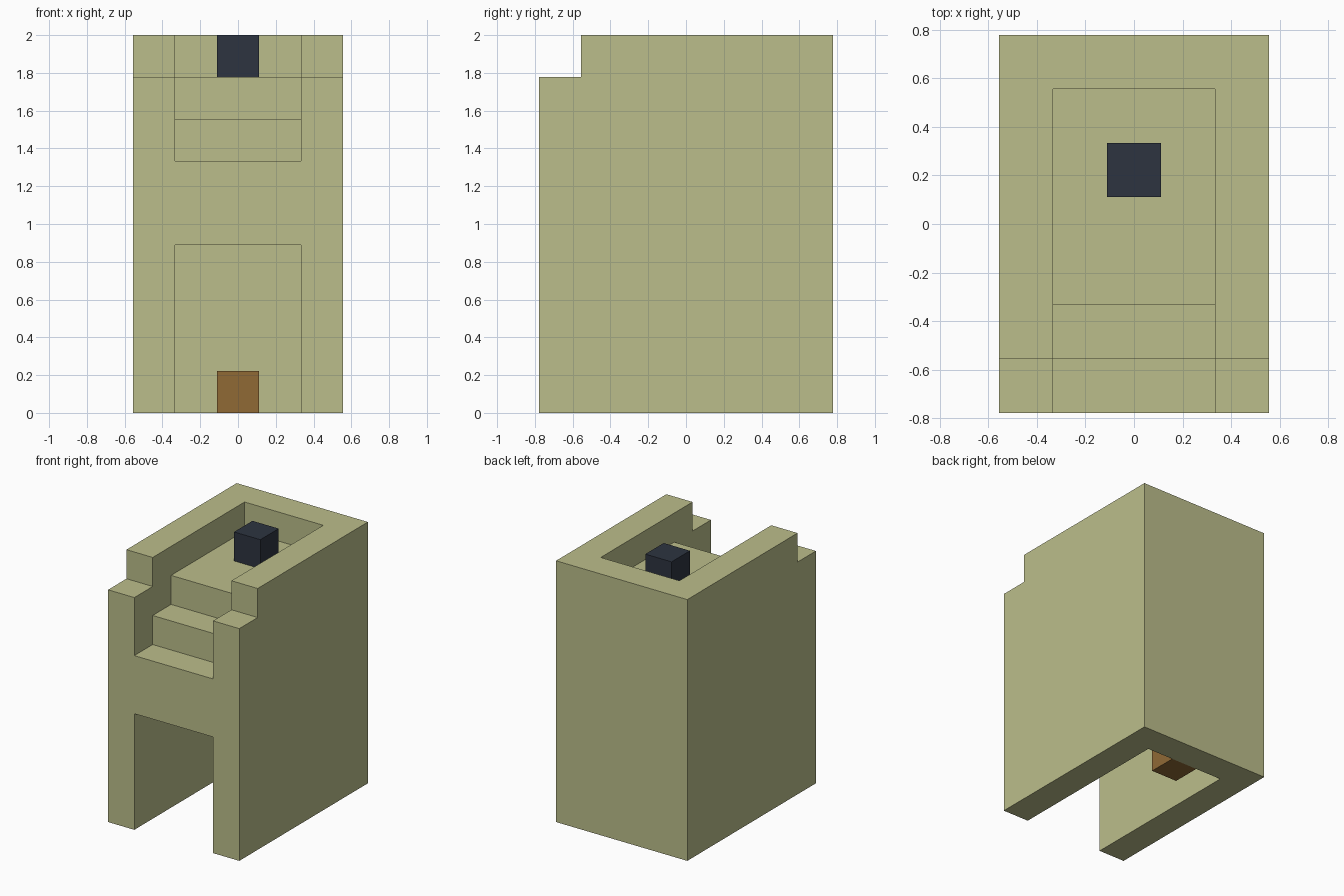
import bpy
import bmesh

U = 2 / 9  # one block; all sizes below are counted in blocks

default_cube = bpy.data.objects.get("Cube")
if default_cube:
    bpy.data.objects.remove(default_cube, do_unlink=True)


def make_material(name, rgb):
    mat = bpy.data.materials.new(name)
    mat.use_nodes = True
    mat.diffuse_color = (*rgb, 1)
    bsdf = next(n for n in mat.node_tree.nodes if n.type == "BSDF_PRINCIPLED")
    bsdf.inputs["Base Color"].default_value = (*rgb, 1)
    return mat


def prism(name, profile, half_width, mat):
    """Extrude a (y, z) profile across x, centred on x = 0."""
    bm = bmesh.new()
    face = bm.faces.new([bm.verts.new((-half_width * U, y * U, z * U)) for y, z in profile])
    grown = bmesh.ops.extrude_face_region(bm, geom=[face])["geom"]
    verts = [g for g in grown if isinstance(g, bmesh.types.BMVert)]
    bmesh.ops.translate(bm, verts=verts, vec=(2 * half_width * U, 0, 0))
    bmesh.ops.recalc_face_normals(bm, faces=bm.faces)
    mesh = bpy.data.meshes.new(name)
    bm.to_mesh(mesh)
    bm.free()
    mesh.materials.append(mat)
    obj = bpy.data.objects.new(name, mesh)
    bpy.context.collection.objects.link(obj)
    return obj


def block(name, y0, y1, z0, z1, half_width, mat):
    return prism(name, [(y0, z0), (y1, z0), (y1, z1), (y0, z1)], half_width, mat)


def cut(target, cutter):
    """Subtract the cutter from the target, then remove it."""
    cutter.hide_render = True
    mod = target.modifiers.new("cut", "BOOLEAN")
    mod.operation = "DIFFERENCE"
    mod.solver = "EXACT"
    mod.object = cutter
    bpy.context.view_layer.objects.active = target
    bpy.ops.object.modifier_apply(modifier=mod.name)
    bpy.data.objects.remove(cutter, do_unlink=True)


olive = make_material("pale olive", (0.50, 0.515, 0.258))
slate = make_material("dark slate", (0.026, 0.034, 0.051))
brown = make_material("brown", (0.28, 0.144, 0.036))

# Body with side profile lowered one block along the front edge
body = prism("body", [(-3.5, 0), (3.5, 0), (3.5, 9), (-2.5, 9), (-2.5, 8), (-3.5, 8)], 2.5, olive)

# Stepped recess in the top, open to the front
steps = [(-5, 6), (-2.5, 6), (-2.5, 7), (-1.5, 7), (-1.5, 8), (2.5, 8), (2.5, 10), (-5, 10)]
cut(body, prism("recess_cutter", steps, 1.5, olive))

# Tall hollow below, open to the front and the ground
cut(body, block("hollow_cutter", -5, 2.5, -1, 4, 1.5, olive))

# Small cubes: one on the upper deck, one against the inner back wall
block("top_cube", 0.5, 1.5, 8, 9, 0.5, slate)
block("lower_cube", 1.5, 2.5, 0, 1, 0.5, brown)
